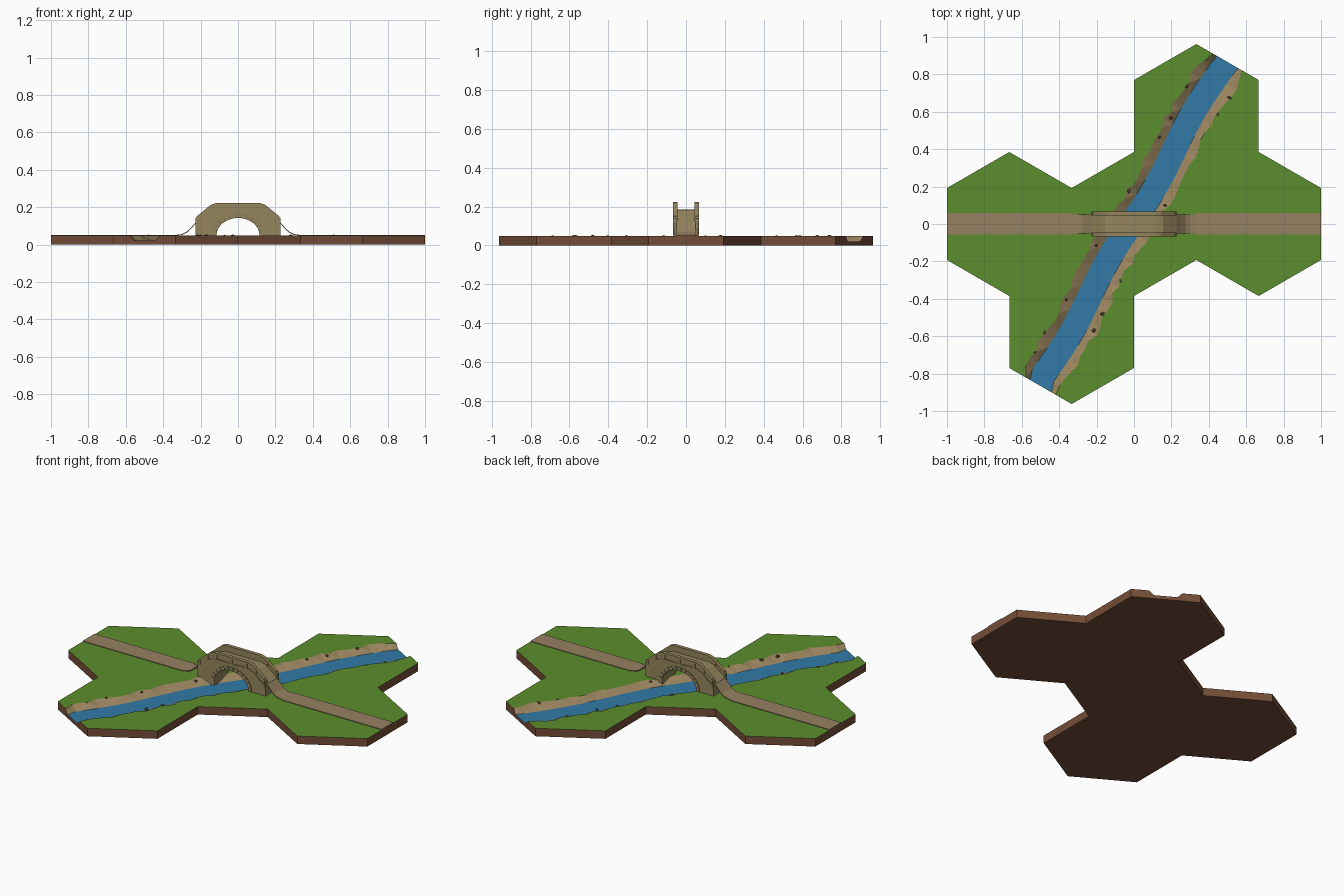
import bpy, bmesh, math, random
from mathutils import Vector, Matrix

random.seed(4)
cube = bpy.data.objects.get("Cube")
if cube:
    bpy.data.objects.remove(cube, do_unlink=True)


def material(name, rgb):
    m = bpy.data.materials.new(name)
    m.use_nodes = True
    m.diffuse_color = (*rgb, 1)
    bsdf = m.node_tree.nodes["Principled BSDF"]
    bsdf.inputs["Base Color"].default_value = (*rgb, 1)
    bsdf.inputs["Roughness"].default_value = 0.9
    return m


GRASS = material("grass green", (0.107, 0.270, 0.026))
WATER = material("river blue", (0.032, 0.195, 0.390))
BANK = material("bank tan", (0.330, 0.235, 0.115))
DIRT = material("earth brown", (0.175, 0.075, 0.038))
ROAD = material("path brown", (0.305, 0.220, 0.120))
STONE = material("bridge stone", (0.300, 0.235, 0.110))
JOINT = material("dark stone", (0.150, 0.110, 0.055))


def make(name, bm, *mats):
    bmesh.ops.recalc_face_normals(bm, faces=bm.faces)
    mesh = bpy.data.meshes.new(name)
    bm.to_mesh(mesh)
    bm.free()
    for m in mats:
        mesh.materials.append(m)
    ob = bpy.data.objects.new(name, mesh)
    bpy.context.scene.collection.objects.link(ob)
    return ob


def extrude_profile(name, pts, y0, y1, mat):
    """Solid from an x-z outline, extruded along y."""
    bm = bmesh.new()
    face = bm.faces.new([bm.verts.new((x, y0, z)) for x, z in pts])
    out = bmesh.ops.extrude_face_region(bm, geom=[face])
    verts = [v for v in out["geom"] if isinstance(v, bmesh.types.BMVert)]
    bmesh.ops.translate(bm, verts=verts, vec=(0, y1 - y0, 0))
    return make(name, bm, mat)


def mirrored(half):
    """Left-to-right outline from its +x half, listed from the middle out."""
    return [(-x, z) for x, z in reversed(half)] + half


# ---- Ground: five joined hexagon tiles
TOP, R = 0.048, 2 / (3 * math.sqrt(3))
along = Vector((0.5, math.sqrt(3) / 2, 0))
across = Vector((along.y, -along.x, 0))
centres = [Vector(), Vector((2 / 3, 0, 0)), Vector((-2 / 3, 0, 0)),
           along * 2 / 3, along * -2 / 3]
bm = bmesh.new()
for c in centres:
    bmesh.ops.create_circle(bm, cap_ends=True, segments=6, radius=R,
                            matrix=Matrix.Translation(c))
bmesh.ops.remove_doubles(bm, verts=bm.verts, dist=0.001)
out = bmesh.ops.extrude_face_region(bm, geom=bm.faces[:])
bmesh.ops.translate(bm, vec=(0, 0, TOP),
                    verts=[v for v in out["geom"] if isinstance(v, bmesh.types.BMVert)])
ground = make("ground", bm, GRASS, WATER, BANK, DIRT)

# ---- River channel cutter with wandering banks
bm = bmesh.new()
rows = []
STEPS = 44
for i in range(STEPS + 1):
    t = -1.04 + 2.08 * i / STEPS
    near_end = abs(t) > 0.95
    drift = 0 if near_end else -0.012 + 0.012 * math.sin(7 * t)
    left, right = [0.092 if near_end else 0.115 + random.uniform(-0.014, 0.014) for _ in "lr"]
    section = [(-left, 0.08), (-left, TOP), (-0.066, 0.021),
               (0.066, 0.021), (right, TOP), (right, 0.08)]
    rows.append([bm.verts.new(along * t + across * (s + drift) + Vector((0, 0, z)))
                 for s, z in section])
for a, b in zip(rows, rows[1:]):
    for k in range(6):
        j = (k + 1) % 6
        bm.faces.new((a[k], a[j], b[j], b[k]))
bm.faces.new(rows[0])
bm.faces.new(rows[-1])
bmesh.ops.triangulate(bm, faces=bm.faces)
cutter = make("river_cutter", bm)
cutter.hide_render = True

mod = ground.modifiers.new("river", "BOOLEAN")
mod.operation, mod.object, mod.solver = "DIFFERENCE", cutter, "EXACT"
dg = bpy.context.evaluated_depsgraph_get()
carved = bpy.data.meshes.new_from_object(ground.evaluated_get(dg))
ground.modifiers.clear()
ground.data = carved
bpy.data.objects.remove(cutter, do_unlink=True)
carved.materials.clear()
for m in (GRASS, WATER, BANK, DIRT):
    carved.materials.append(m)
for p in carved.polygons:
    if p.normal.z > 0.97:
        p.material_index = 0 if p.center.z > 0.04 else 1
    else:
        p.material_index = 2 if p.normal.z > 0.1 else 3

# ---- Path: flat strips, then thin ramps rising to the bridge
ramp = [(0.33, 0.052), (0.30, 0.056), (0.275, 0.068), (0.25, 0.092), (0.225, 0.12)]
under = [(x - 0.002, z - 0.004) for x, z in reversed(ramp)]
for side, s in (("left", 1), ("right", -1)):
    flat = [(0.33, TOP - 0.002), (1, TOP - 0.002), (1, 0.052), (0.33, 0.052)]
    extrude_profile(side + "_path", [(s * x, z) for x, z in flat], -0.055, 0.058, ROAD)
    extrude_profile(side + "_ramp", [(s * x, z) for x, z in ramp + under], -0.05, 0.05, ROAD)

# ---- Bridge: core, side walls, rails and arch stones
FOOT, HALF, SPAN, RISE = 0.02, 0.228, 0.115, 0.092
arch = [(SPAN * math.cos(a), 0.05 + RISE * math.sin(a))
        for a in (math.pi * i / 20 for i in range(21))]
opening = [(HALF, FOOT), (SPAN, FOOT)] + arch + [(-SPAN, FOOT), (-HALF, FOOT)]
deck = [(0.115, 0.185), (0.155, 0.176), (HALF, 0.118)]
crest = [(0.115, 0.222), (0.145, 0.212), (0.218, 0.152), (HALF, 0.138)]
extrude_profile("bridge_core", mirrored(deck) + opening, -0.052, 0.052, STONE)


def band(top, low, high):
    """Strip that follows the bridge's crest between two depths below it."""
    upper = mirrored([(x, z - low) for x, z in top])
    lower = mirrored([(x, z - high) for x, z in top])
    return upper + lower[::-1]


for side, s in (("front", -1), ("back", 1)):
    extrude_profile(side + "_wall", mirrored(crest) + opening, s * 0.048, s * 0.062, STONE)
    extrude_profile(side + "_coping", band(crest, -0.001, 0.009), s * 0.045, s * 0.067, STONE)
    extrude_profile(side + "_ledge", band(crest, 0.036, 0.045), s * 0.06, s * 0.067, STONE)
    # Short posts between the coping and the ledge
    for n, (x, z) in enumerate([(0.0, 0.222), (0.1, 0.222), (0.16, 0.2), (0.215, 0.155)]):
        for m in ((1, -1) if x else (1,)):
            post = [(m * x - 0.006, z - 0.04), (m * x + 0.006, z - 0.04),
                    (m * x + 0.006, z - 0.004), (m * x - 0.006, z - 0.004)]
            extrude_profile(f"{side}_post_{n}", post, s * 0.047, s * 0.066, STONE)
    # Dark ring behind separate wedge stones
    ring = arch + [(x * 1.18, 0.05 + (z - 0.05) * 1.22) for x, z in reversed(arch)]
    extrude_profile(side + "_arch_joint", ring, s * 0.06, s * 0.0632, JOINT)
    for n in range(13):
        a0, a1 = [math.pi * (n + f) / 13 for f in (0.06, 0.94)]
        wedge = [(SPAN * k * math.cos(a), 0.05 + RISE * h * math.sin(a))
                 for a, k, h in ((a0, 1, 1), (a0, 1.18, 1.22), (a1, 1.18, 1.22), (a1, 1, 1))]
        extrude_profile(f"{side}_arch_stone_{n}", wedge, s * 0.06, s * 0.066, STONE)

# ---- Pebbles on the banks: (distance along the river, side)
pebbles = [(0.78, -1), (0.84, 1), (0.73, 1), (0.59, -1), (0.47, -1), (0.14, -1), (0.17, 1),
           (-0.2, -1), (-0.3, 1), (-0.53, -1), (-0.5, 1), (-0.6, 1), (-0.74, -1), (-0.86, -1)]
bm = bmesh.new()
for t, s in pebbles:
    pos = along * t + across * (s * random.uniform(0.1, 0.115) - 0.01)
    pos.z = TOP - 0.002
    r = random.uniform(0.008, 0.012)
    bmesh.ops.create_icosphere(bm, subdivisions=1, radius=r, matrix=Matrix.Translation(pos)
                               @ Matrix.Rotation(random.random() * 3, 4, "Z")
                               @ Matrix.Diagonal((1.2, 0.9, 0.8, 1)))
make("pebbles", bm, JOINT)
